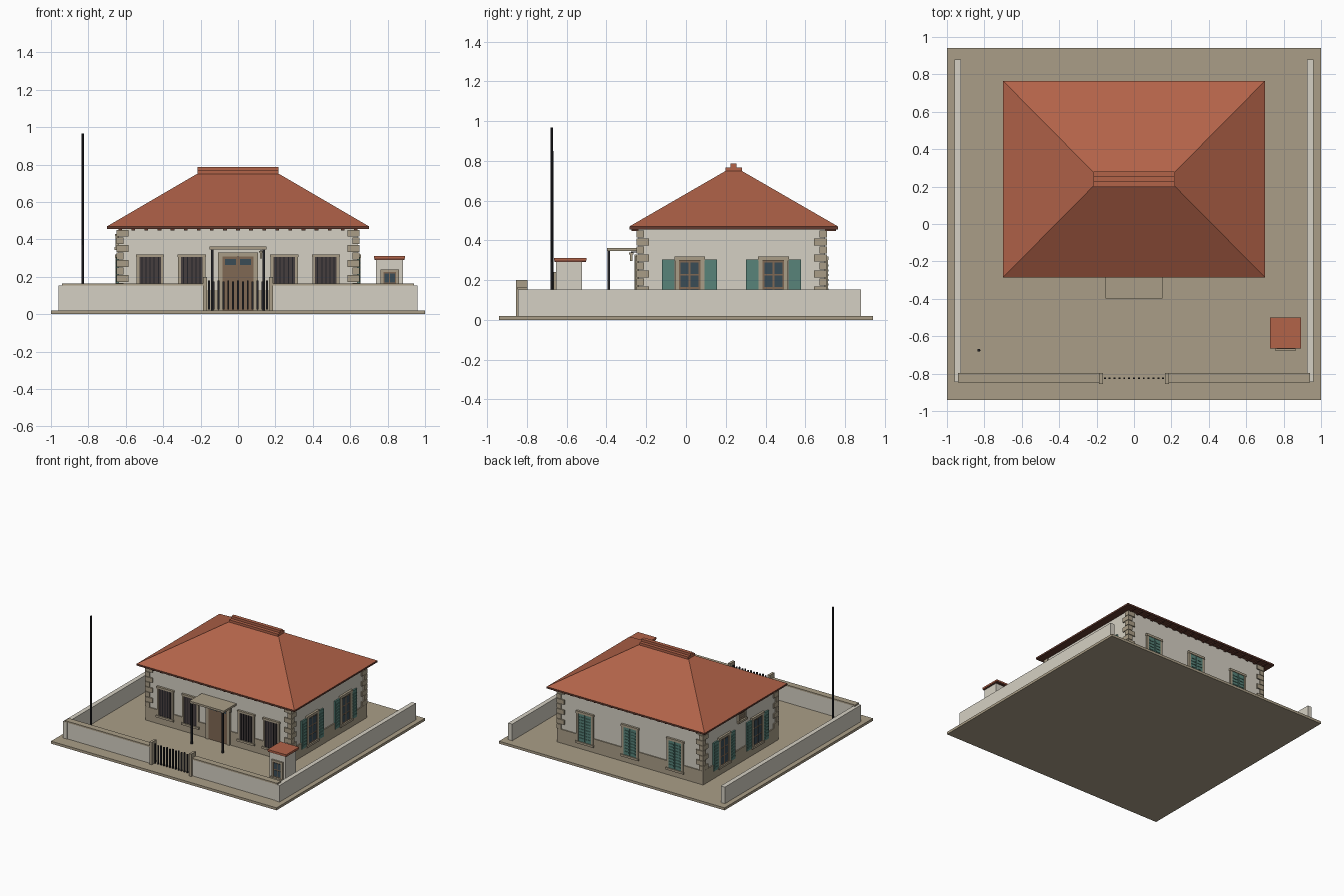
import bpy, bmesh

if "Cube" in bpy.data.objects:
    bpy.data.objects.remove(bpy.data.objects["Cube"])

def mat(name, r, g, b):
    m = bpy.data.materials.new(name)
    lin = [((c / 255 + 0.055) / 1.055) ** 2.4 if c > 10 else c / 255 / 12.92 for c in (r, g, b)]
    m.diffuse_color = (*lin, 1)
    m.use_nodes = True
    m.node_tree.nodes["Principled BSDF"].inputs["Base Color"].default_value = m.diffuse_color
    return m

PLASTER = mat("plaster", 213, 208, 195)
STONE = mat("tan_stone", 170, 158, 135)
TILE = mat("roof_tile", 178, 99, 73)
EAVE = mat("eave_brown", 98, 58, 46)
TEAL = mat("teal_shutter", 88, 132, 122)
WOOD = mat("door_wood", 128, 104, 83)
GLASS = mat("window_glass", 58, 76, 86)
DARK = mat("dark_opening", 70, 62, 62)
IRON = mat("black_iron", 36, 36, 40)

def add_object(name, material, bm):
    bmesh.ops.recalc_face_normals(bm, faces=bm.faces)
    me = bpy.data.meshes.new(name)
    bm.to_mesh(me)
    bm.free()
    me.materials.append(material)
    ob = bpy.data.objects.new(name, me)
    bpy.context.collection.objects.link(ob)
    return ob

def frustum(bm, lo, hi):
    """lo / hi = (x0, x1, y0, y1, z) rectangles joined into a solid"""
    rings = [[bm.verts.new((x, y, r[4])) for x, y in
              ((r[0], r[2]), (r[1], r[2]), (r[1], r[3]), (r[0], r[3]))] for r in (lo, hi)]
    a, b = rings
    bm.faces.new(a[::-1])
    bm.faces.new(b)
    for i in range(4):
        j = (i + 1) % 4
        bm.faces.new((a[i], a[j], b[j], b[i]))

def boxes(name, material, items):
    """one object from boxes (x0, x1, y0, y1, z0, z1)"""
    bm = bmesh.new()
    for x0, x1, y0, y1, z0, z1 in items:
        frustum(bm, (x0, x1, y0, y1, z0), (x0, x1, y0, y1, z1))
    return add_object(name, material, bm)

# house extents
X, Y0, Y1, G = 0.64, -0.24, 0.70, 0.02

def on_wall(side, u0, u1, z0, z1, d0, d1):
    """box on a wall: u along the wall, d outward from its surface"""
    if side == "front":
        return (u0, u1, Y0 - d1, Y0 - d0, z0, z1)
    if side == "back":
        return (u0, u1, Y1 + d0, Y1 + d1, z0, z1)
    if side == "right":
        return (X + d0, X + d1, u0, u1, z0, z1)
    return (-X - d1, -X - d0, u0, u1, z0, z1)

def frame(side, c, w, z0, z1, t, d):
    """surround: two jambs, lintel and sill"""
    h = w / 2
    return [on_wall(side, c - h, c - h + t, z0, z1, -0.01, d),
            on_wall(side, c + h - t, c + h, z0, z1, -0.01, d),
            on_wall(side, c - h - 0.003, c + h + 0.003, z1 - t, z1, -0.01, d + 0.003),
            on_wall(side, c - h - 0.005, c + h + 0.005, z0 - 0.012, z0 + 0.005, -0.01, d + 0.006)]

# ground slab, yard walls and copings
boxes("ground_slab", STONE, [(-1, 1, -0.94, 0.94, 0, G)])
boxes("side_yard_walls", PLASTER, [(s - 0.018, s + 0.018, -0.845, 0.88, G, 0.153) for s in (-0.943, 0.943)])
boxes("front_yard_walls", PLASTER, [(-0.935, -0.18, -0.84, -0.802, G, 0.153), (0.18, 0.935, -0.84, -0.802, G, 0.153)])
boxes("front_wall_coping", STONE, [(-0.94, -0.18, -0.847, -0.797, 0.153, 0.165), (0.18, 0.94, -0.847, -0.797, 0.153, 0.165)])
boxes("gate_piers", STONE, [(s - 0.01, s + 0.01, -0.855, -0.797, G, 0.2) for s in (-0.176, 0.176)])
boxes("gate_bars", IRON, [(-0.156 + i * 0.026 - 0.005, -0.156 + i * 0.026 + 0.005, -0.83, -0.82, G + 0.005,
                           0.18 if i % 2 == 0 else 0.174) for i in range(13)])

# house body and plinth
boxes("house_walls", PLASTER, [(-X, X, Y0, Y1, G, 0.458)])
boxes("plinth", STONE, [(-X - 0.008, X + 0.008, Y0 - 0.008, Y1 + 0.008, G, 0.13)])

# corner quoins, alternating long and short
q = []
n = 8
step = (0.453 - 0.13) / n
for i in range(n):
    a, b = (0.065, 0.038) if i % 2 else (0.038, 0.065)
    z0 = 0.13 + i * step + 0.002
    z1 = z0 + step - 0.004
    for s in (-1, 1):
        xs = sorted((s * (X + 0.01), s * (X + 0.01 - a)))
        q.append((*xs, Y0 - 0.01, Y0 - 0.01 + b, z0, z1))
        q.append((*xs, Y1 + 0.01 - b, Y1 + 0.01, z0, z1))
boxes("corner_quoins", STONE, q)

# hipped roof, eave board, ridge and rafter tails
bm = bmesh.new()
frustum(bm, (-0.70, 0.70, -0.285, 0.765, 0.47), (-0.22, 0.22, 0.20, 0.28, 0.75))
add_object("hipped_roof", TILE, bm)
boxes("eave_board", EAVE, [(-0.70, 0.70, -0.285, 0.765, 0.456, 0.47)])
boxes("roof_ridge", TILE, [(-0.217, 0.217, 0.198, 0.282, 0.745, 0.768), (-0.217, 0.217, 0.225, 0.255, 0.768, 0.787)])
boxes("rafter_tails", EAVE, [(x - 0.01, x + 0.01, y0, y1, 0.448, 0.457)
                             for x in (-0.63 + i * 0.07 for i in range(19))
                             for y0, y1 in ((-0.275, Y0), (Y1, 0.755))])

# front windows with iron grilles
FX = (-0.47, -0.247, 0.247, 0.47)
boxes("front_window_frames", STONE, [b for c in FX for b in frame("front", c, 0.145, 0.085, 0.32, 0.015, 0.014)])
boxes("front_window_panels", DARK, [on_wall("front", c - 0.06, c + 0.06, 0.085, 0.31, 0, 0.01) for c in FX])
boxes("front_window_bars", IRON, [on_wall("front", c + k * 0.022 - 0.0025, c + k * 0.022 + 0.0025, 0.09, 0.305, 0.008, 0.0135)
                                  for c in FX for k in range(-2, 3)])

# front door with transom panes
boxes("door_frame", STONE, [on_wall("front", -0.106, -0.083, G, 0.33, 0, 0.018),
                            on_wall("front", 0.083, 0.106, G, 0.33, 0, 0.018),
                            on_wall("front", -0.106, 0.106, 0.308, 0.33, 0, 0.019)])
boxes("door_leaves", WOOD, [on_wall("front", -0.083, -0.002, G, 0.308, 0, 0.012),
                            on_wall("front", 0.002, 0.083, G, 0.308, 0, 0.012),
                            on_wall("front", -0.083, 0.083, G, 0.308, 0, 0.01)])
boxes("door_transom_panes", GLASS, [on_wall("front", s - 0.03, s + 0.03, 0.262, 0.295, 0.01, 0.015) for s in (-0.04, 0.04)])

# porch canopy, posts and lantern
boxes("canopy", STONE, [(-0.153, 0.153, -0.398, Y0, 0.346, 0.362)])
boxes("canopy_posts", IRON, [(s - 0.007, s + 0.007, -0.396, -0.382, G, 0.347) for s in (-0.137, 0.137)])
boxes("lantern", STONE, [(0.113, 0.133, -0.287, -0.263, 0.33, 0.338), (0.117, 0.129, -0.281, -0.269, 0.297, 0.33)])
boxes("lantern_bracket", IRON, [(0.121, 0.125, -0.277, Y0, 0.338, 0.343)])

# side windows with panes and open shutters
SIDES = [(s, c) for s in ("right", "left") for c in (0.018, 0.44)]
boxes("side_window_frames", STONE, [b for s, c in SIDES for b in frame(s, c, 0.148, 0.085, 0.32, 0.02, 0.014)])
boxes("side_window_sashes", WOOD, [on_wall(s, c - 0.056, c + 0.056, 0.085, 0.305, 0, 0.009) for s, c in SIDES])
boxes("side_window_panes", GLASS, [on_wall(s, c + k * 0.025 - 0.02, c + k * 0.025 + 0.02, z, z + 0.058, 0.005, 0.0105)
                                   for s, c in SIDES for k in (-1, 1) for z in (0.098, 0.165, 0.232)])
leaves = [(s, c + k * 0.107) for s, c in SIDES for k in (-1, 1)]
boxes("open_shutters", TEAL, [on_wall(s, u - 0.031, u + 0.031, 0.08, 0.305, 0, 0.012) for s, u in leaves])

def slats(side, u, w):
    return [on_wall(side, u - w, u + w, 0.1 + i * 0.024, 0.11 + i * 0.024, 0.01, 0.016) for i in range(8)]

boxes("open_shutter_slats", TEAL, [b for s, u in leaves for b in slats(s, u, 0.022)])

# back windows with closed louvred shutters
BX = (-0.40, 0, 0.40)
boxes("back_window_frames", STONE, [b for c in BX for b in frame("back", c, 0.148, 0.075, 0.32, 0.018, 0.014)])
boxes("closed_shutters", TEAL, [on_wall("back", c + k * 0.029 - 0.027, c + k * 0.029 + 0.027, 0.08, 0.303, 0, 0.012)
                                for c in BX for k in (-1, 1)])
boxes("closed_shutter_slats", TEAL, [b for c in BX for k in (-1, 1) for b in slats("back", c + k * 0.029, 0.02)])

# vent high on the left wall
boxes("vent_frame", STONE, frame("left", 0.215, 0.1, 0.355, 0.43, 0.012, 0.014))
boxes("vent_panel", WOOD, [on_wall("left", 0.17, 0.26, 0.355, 0.425, 0, 0.007)])
boxes("vent_slats", STONE, [on_wall("left", 0.177, 0.253, z, z + 0.006, 0.005, 0.011) for z in (0.37, 0.385, 0.4)])

# guard hut
boxes("hut_body", PLASTER, [(0.738, 0.882, -0.655, -0.522, G, 0.293)])
boxes("hut_roof", TILE, [(0.727, 0.893, -0.665, -0.5, 0.298, 0.311)])
boxes("hut_eave", EAVE, [(0.731, 0.889, -0.661, -0.504, 0.291, 0.298)])
boxes("hut_window_frame", STONE, [(0.762, 0.778, -0.667, -0.65, 0.1, 0.24), (0.844, 0.86, -0.667, -0.65, 0.1, 0.24),
                                  (0.762, 0.86, -0.667, -0.65, 0.226, 0.24), (0.755, 0.867, -0.677, -0.65, 0.09, 0.105)])
boxes("hut_window_sash", WOOD, [(0.778, 0.844, -0.66, -0.65, 0.105, 0.226)])
boxes("hut_window_panes", GLASS, [(x, x + 0.026, -0.663, -0.655, z, z + 0.048) for x in (0.782, 0.814) for z in (0.112, 0.17)])

# flagpole
bm = bmesh.new()
bmesh.ops.create_cone(bm, cap_ends=True, segments=8, radius1=0.008, radius2=0.007, depth=0.947)
bmesh.ops.translate(bm, verts=bm.verts, vec=(-0.83, -0.675, G + 0.4735))
add_object("flagpole", IRON, bm)
